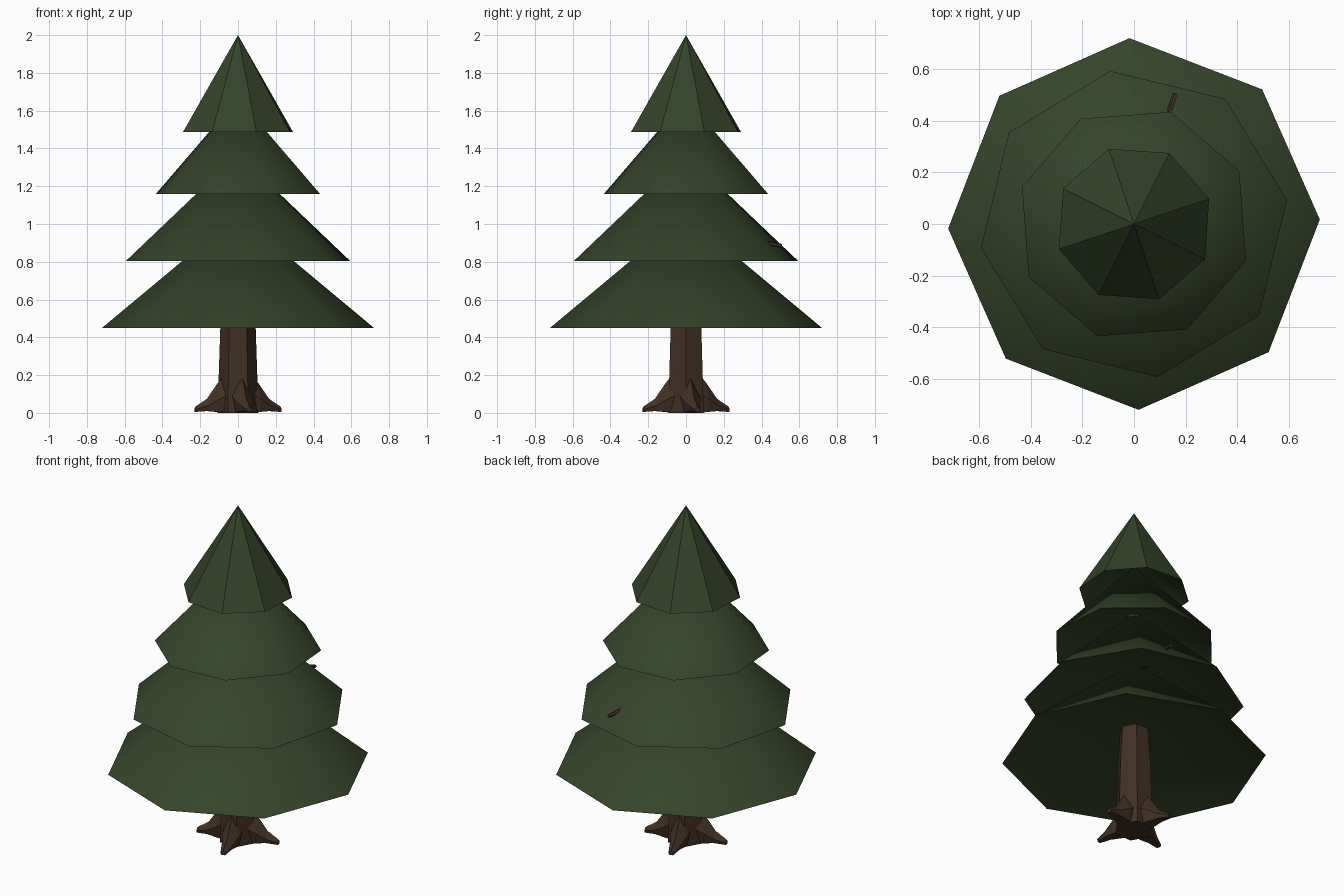
import bpy, math
from mathutils import Vector

if "Cube" in bpy.data.objects:
    bpy.data.objects.remove(bpy.data.objects["Cube"])


def material(name, rgb):
    m = bpy.data.materials.new(name)
    m.diffuse_color = (*rgb, 1)
    m.use_nodes = True
    m.node_tree.nodes["Principled BSDF"].inputs["Base Color"].default_value = m.diffuse_color
    return m


GREEN = material("pine green", (0.036, 0.058, 0.022))
BROWN = material("bark brown", (0.053, 0.029, 0.018))


def loft(name, rings, mat, smooth=None):
    """Skin closed rings of equal point count, capping both ends."""
    n = len(rings[0])
    verts = [p for ring in rings for p in ring]
    faces = [(k * n + i, k * n + (i + 1) % n, (k + 1) * n + (i + 1) % n, (k + 1) * n + i)
             for k in range(len(rings) - 1) for i in range(n)]
    faces.append(tuple(reversed(range(n))))
    faces.append(tuple(range(len(verts) - n, len(verts))))
    return make(name, verts, faces, mat, smooth)


def make(name, verts, faces, mat, smooth=None):
    me = bpy.data.meshes.new(name)
    me.from_pydata([tuple(v) for v in verts], [], faces)
    me.materials.append(mat)
    ob = bpy.data.objects.new(name, me)
    bpy.context.collection.objects.link(ob)
    if smooth:
        bpy.ops.object.select_all(action='DESELECT')
        ob.select_set(True)
        bpy.context.view_layer.objects.active = ob
        bpy.ops.object.shade_smooth_by_angle(angle=math.radians(smooth))
    return ob


def ring(r, z, n, turn=0):
    return [(r * math.cos(math.radians(turn) + math.tau * i / n),
             r * math.sin(math.radians(turn) + math.tau * i / n), z) for i in range(n)]


# Foliage tiers: eight-sided cones with hollowed undersides
tiers = [(0.72, 0.45, 1.05, 1.4), (0.60, 0.805, 1.37, 8.9),
         (0.457, 1.16, 1.665, 26.8), (0.307, 1.487, 2.0, 18.5)]
for k, (r, z, top, turn) in enumerate(tiers):
    verts = ring(r, z, 8, turn) + [(0, 0, top), (0, 0, z + 0.2)]
    faces = [(i, (i + 1) % 8, 8) for i in range(8)]
    faces += [((i + 1) % 8, i, 9) for i in range(8)]
    make(f"foliage_tier_{k + 1}", verts, faces, GREEN, 36)

# Six-sided tapering trunk
loft("trunk", [ring(0.108, 0, 6), ring(0.102, 0.2, 6), ring(0.094, 0.44, 6),
               ring(0.08, 0.65, 6), ring(0.045, 1.36, 6)], BROWN)

# Four flared roots; each section: distance out, half width, bottom, top
sections = [(0.06, 0.055, 0.0, 0.22), (0.11, 0.05, 0.005, 0.16),
            (0.17, 0.032, 0.01, 0.075), (0.235, 0.016, 0.005, 0.032)]
for k in range(4):
    a = math.radians(15 + 90 * k)
    out, side = Vector((math.cos(a), math.sin(a), 0)), Vector((-math.sin(a), math.cos(a), 0))
    rings = []
    for d, w, lo, hi in sections:
        mid = lo + (hi - lo) * 0.45
        profile = [(-w * 0.7, lo), (w * 0.7, lo), (w, mid), (0, hi), (-w, mid)]
        rings.append([out * d + side * s + Vector((0, 0, z)) for s, z in profile])
    loft(f"root_{k + 1}", rings, BROWN)

# Small branch whose tip just pokes through the second tier
start, end = Vector((0.03, 0.09, 0.97)), Vector((0.16, 0.505, 0.885))
axis = (end - start).to_track_quat('Z', 'Y')
loft("branch", [[p + axis @ Vector(v) for v in ring(r, 0, 5)]
                for p, r in ((start, 0.02), (end, 0.01))], BROWN)
